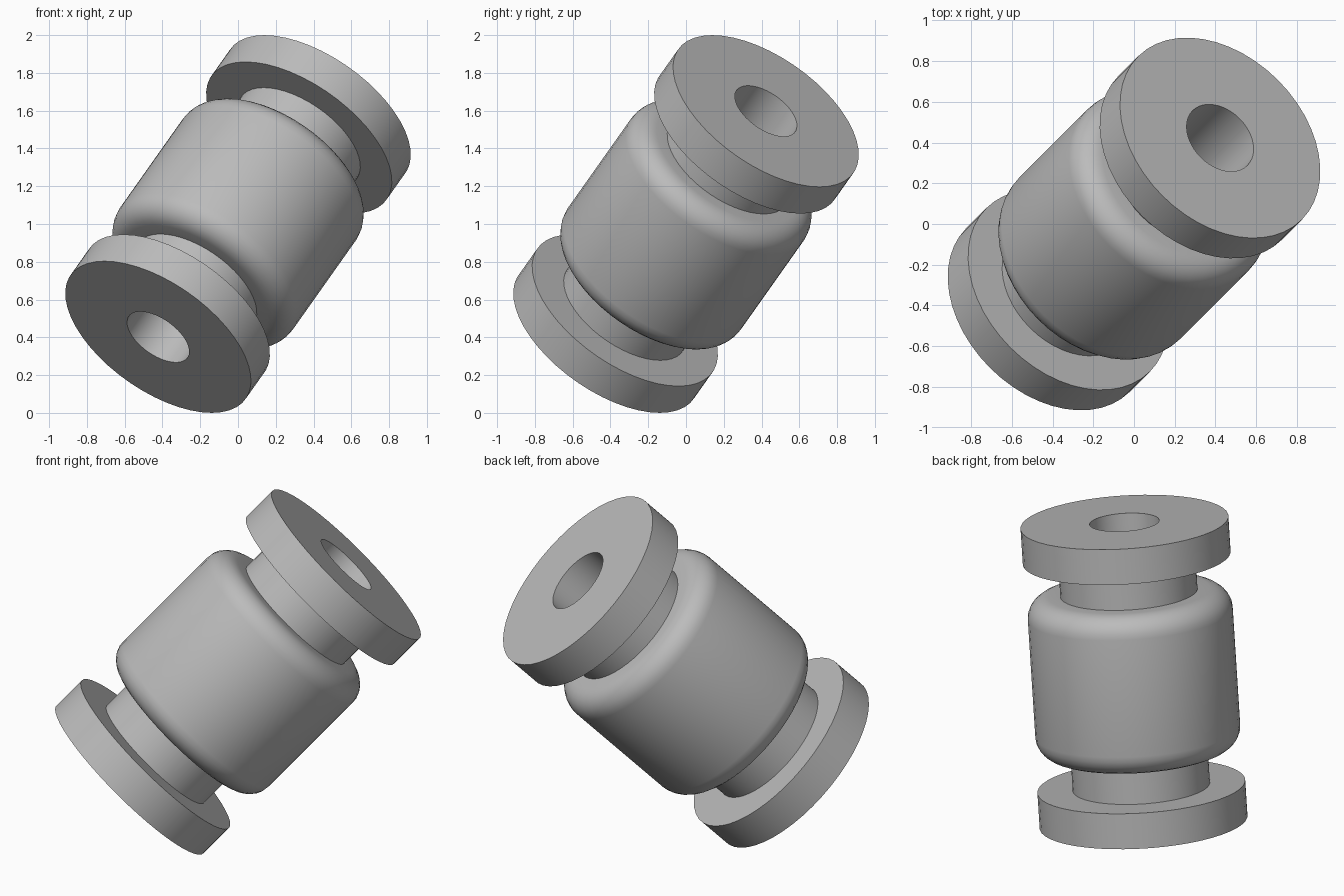
import bpy, bmesh, math
from mathutils import Matrix, Vector

if "Cube" in bpy.data.objects:
    bpy.data.objects.remove(bpy.data.objects["Cube"])

grey = bpy.data.materials.new("rubber_grey")
grey.diffuse_color = (0.5, 0.5, 0.5, 1)
grey.use_nodes = True
grey.node_tree.nodes["Principled BSDF"].inputs["Base Color"].default_value = grey.diffuse_color

# the whole bushing leans along this axis through its centre
AXIS = Vector((1, 1, math.sqrt(2))).normalized()
TILT = Matrix.Translation((0, 0, 1)) @ AXIS.to_track_quat('Z', 'Y').to_matrix().to_4x4()


def lathe(name, profile, sides, closed, angle):
    """Revolve (radius, height) points around the tilted axis."""
    bm = bmesh.new()
    rings = []
    for r, h in profile:
        rings.append([bm.verts.new((r * math.cos(2 * math.pi * i / sides),
                                    r * math.sin(2 * math.pi * i / sides), h))
                      for i in range(sides)])
    pairs = list(zip(rings, rings[1:]))
    if closed:
        pairs.append((rings[-1], rings[0]))
    for a, b in pairs:
        for i in range(sides):
            j = (i + 1) % sides
            bm.faces.new((a[i], a[j], b[j], b[i]))
    bm.transform(TILT)
    bm.normal_update()
    mesh = bpy.data.meshes.new(name)
    bm.to_mesh(mesh)
    bm.free()
    mesh.materials.append(grey)
    ob = bpy.data.objects.new(name, mesh)
    bpy.context.collection.objects.link(ob)
    bpy.ops.object.select_all(action='DESELECT')
    ob.select_set(True)
    bpy.context.view_layer.objects.active = ob
    bpy.ops.object.shade_smooth_by_angle(angle=math.radians(angle))
    return ob


# spool: bored core with a flange at each end
END, INNER = 0.846, 0.646
FLANGE, NECK, BORE = 0.568, 0.375, 0.19
half = [(BORE, END), (FLANGE, END), (FLANGE, INNER), (NECK, INNER)]
spool = [(r, -h) for r, h in half] + half[::-1]
lathe("flanged_core", spool, 48, True, 30)

# rounded sleeve around the core
ROUND, SIDE, TOP = 0.12, 0.56, 0.45
corner = [(SIDE - ROUND + ROUND * math.cos(a), TOP - ROUND + ROUND * math.sin(a))
          for a in (math.radians(15 * k) for k in range(7))]
upper = corner + [(NECK - 0.01, TOP)]
sleeve = [(r, -h) for r, h in upper[::-1]] + upper
lathe("rounded_sleeve", sleeve, 48, False, 60)
